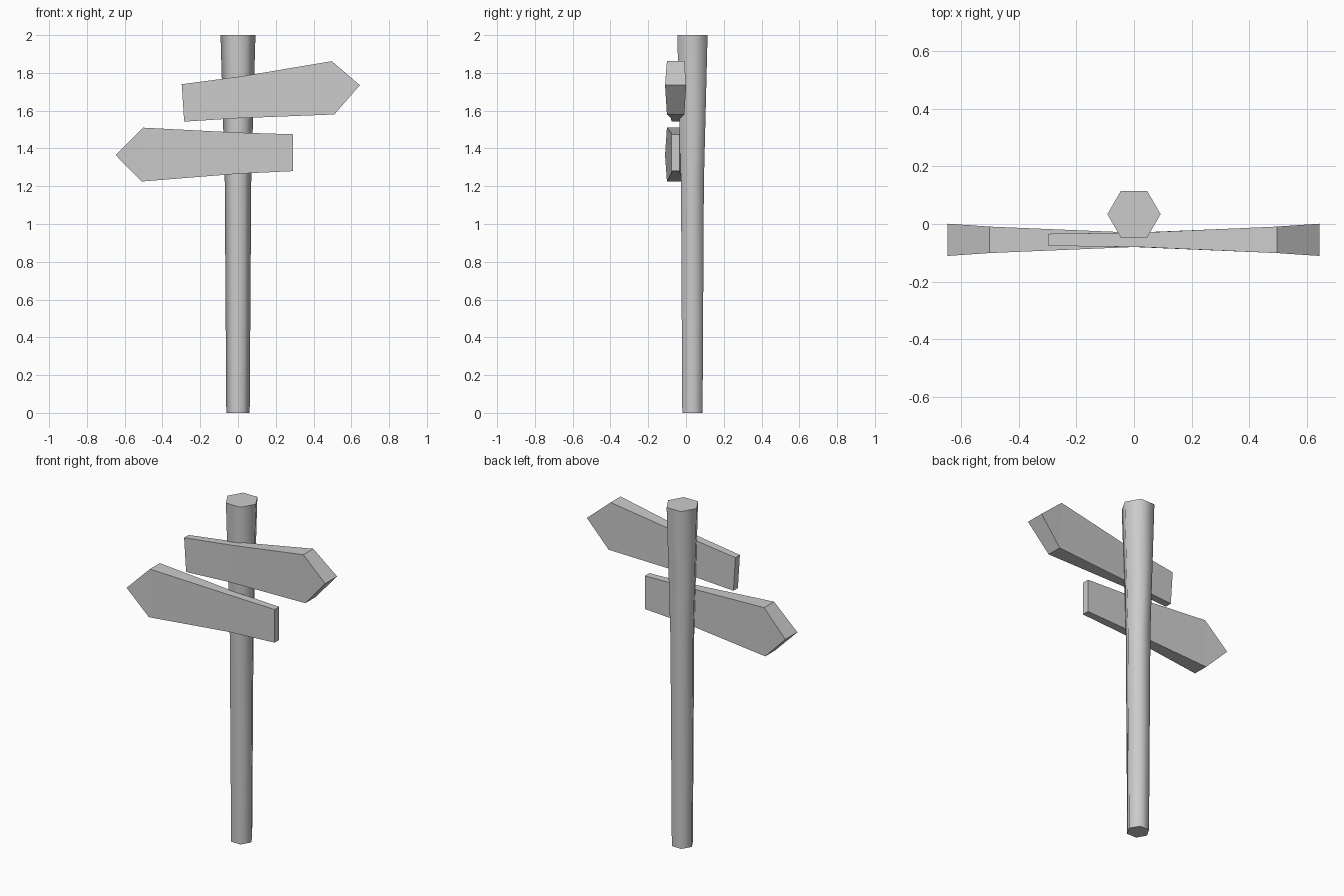
import bpy
import bmesh
import math

cube = bpy.data.objects.get("Cube")
if cube:
    bpy.data.objects.remove(cube)

grey = bpy.data.materials.new("weathered_grey")
grey.use_nodes = True
GREY = (0.6, 0.6, 0.6, 1)
grey.diffuse_color = GREY
grey.node_tree.nodes["Principled BSDF"].inputs["Base Color"].default_value = GREY


def finish(bm, name, smooth_angle=None):
    bmesh.ops.recalc_face_normals(bm, faces=bm.faces)
    mesh = bpy.data.meshes.new(name)
    bm.to_mesh(mesh)
    bm.free()
    mesh.materials.append(grey)
    obj = bpy.data.objects.new(name, mesh)
    bpy.context.collection.objects.link(obj)
    if smooth_angle:
        bpy.ops.object.select_all(action="DESELECT")
        obj.select_set(True)
        bpy.context.view_layer.objects.active = obj
        bpy.ops.object.shade_smooth_by_angle(angle=math.radians(smooth_angle))
    return obj


def make_post(name, rings, y):
    """Hexagonal post lofted through (height, radius) rings."""
    bm = bmesh.new()
    loops = []
    for z, r in rings:
        angles = [math.radians(60 * i) for i in range(6)]
        loops.append([bm.verts.new((r * math.cos(a), y + r * math.sin(a), z))
                      for a in angles])
    for low, high in zip(loops, loops[1:]):
        for i in range(6):
            j = (i + 1) % 6
            bm.faces.new((low[i], low[j], high[j], high[i]))
    bm.faces.new(loops[0])
    bm.faces.new(loops[-1])
    return finish(bm, name, 65)


def make_sign(name, sections, tip, y):
    """Arrow board from (top x, top z, bottom x, bottom z, half depth) sections."""
    bm = bmesh.new()
    loops = []
    for xt, zt, xb, zb, d in sections:
        corners = ((xt, y - d, zt), (xt, y + d, zt), (xb, y + d, zb), (xb, y - d, zb))
        loops.append([bm.verts.new(c) for c in corners])
    for a, b in zip(loops, loops[1:]):
        for i in range(4):
            j = (i + 1) % 4
            bm.faces.new((a[i], a[j], b[j], b[i]))
    bm.faces.new(loops[0])
    # Pointed end
    x, z, d = tip
    front, back = (bm.verts.new((x, y + s * d, z)) for s in (-1, 1))
    tf, tb, bb, bf = loops[-1]
    for face in ((tf, tb, back, front), (bb, bf, front, back),
                 (tf, front, bf), (tb, bb, back)):
        bm.faces.new(face)
    return finish(bm, name)


# Post flares towards the top
make_post("post", [(0, 0.062), (1.22, 0.07), (2, 0.0925)], 0.034)

# Two boards pointing opposite ways
make_sign("upper_sign",
          [(-0.298, 1.74, -0.285, 1.542, 0.021),
           (0.02, 1.782, 0.0, 1.56, 0.025),
           (0.497, 1.862, 0.51, 1.58, 0.046)],
          (0.645, 1.735, 0.056), -0.055)
make_sign("lower_sign",
          [(0.292, 1.475, 0.292, 1.28, 0.021),
           (0.0, 1.484, 0.0, 1.266, 0.025),
           (-0.503, 1.51, -0.51, 1.225, 0.046)],
          (-0.648, 1.365, 0.056), -0.055)
